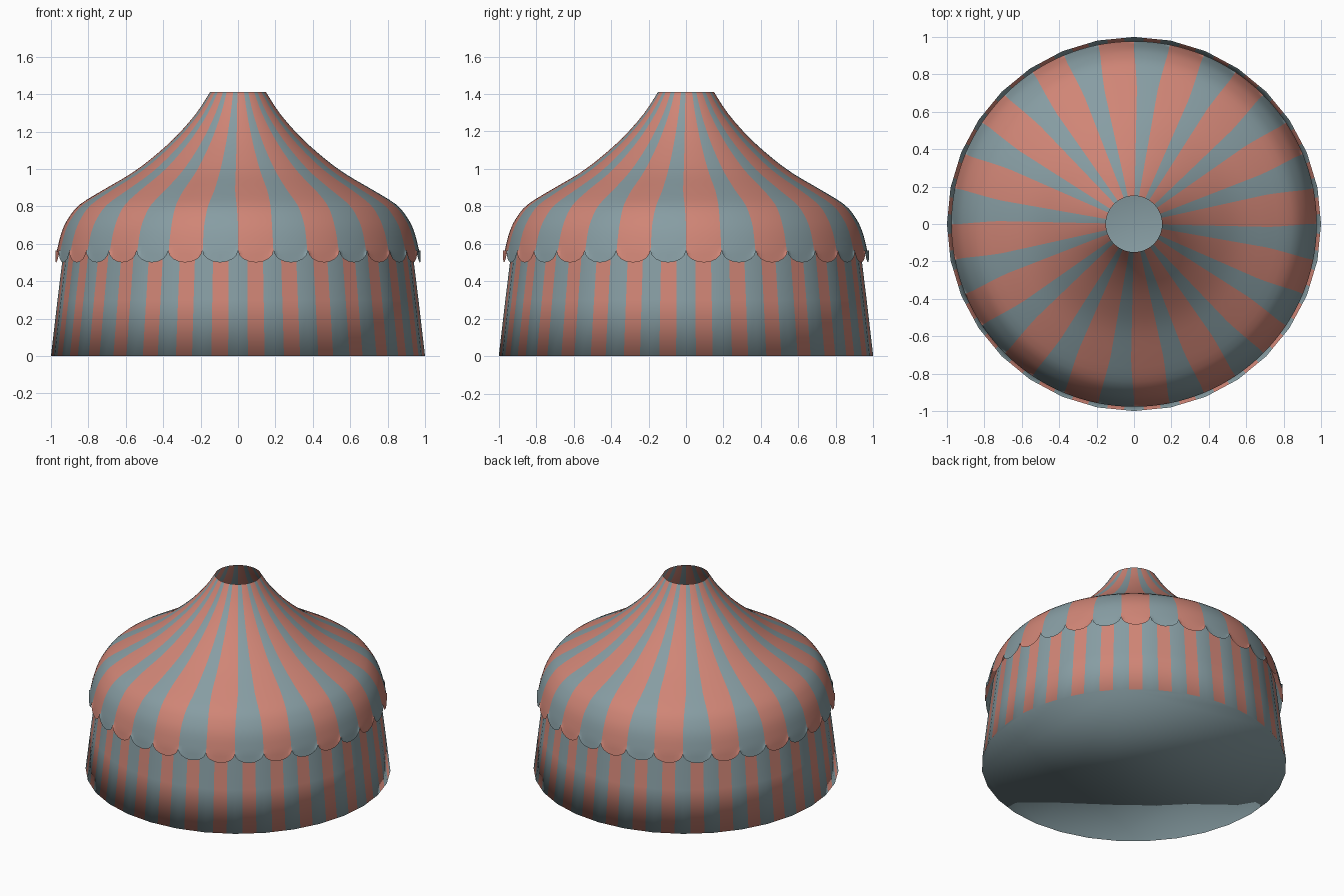
import bpy, bmesh, math

if "Cube" in bpy.data.objects:
    bpy.data.objects.remove(bpy.data.objects["Cube"])

SECTORS = 32                       # scallops round the roof, sides of the wall
STEP = 2 * math.pi / SECTORS
SEG = 8                            # columns per scallop


def material(name, rgb):
    m = bpy.data.materials.new(name)
    m.diffuse_color = (*rgb, 1)
    m.use_nodes = True
    m.node_tree.nodes["Principled BSDF"].inputs["Base Color"].default_value = m.diffuse_color
    return m


blue_grey = material("blue grey canvas", (0.242, 0.337, 0.366))
coral = material("coral canvas", (0.63, 0.235, 0.181))


def finish(bm, name):
    mesh = bpy.data.meshes.new(name)
    for f in bm.faces:
        f.smooth = True
    bm.to_mesh(mesh)
    bm.free()
    mesh.materials.append(blue_grey)
    mesh.materials.append(coral)
    ob = bpy.data.objects.new(name, mesh)
    bpy.context.collection.objects.link(ob)
    return ob


def smooth_profile(pts, n=3):
    """Catmull-Rom curve through the profile points."""
    p = [pts[0]] + pts + [pts[-1]]
    out = []
    for i in range(1, len(p) - 2):
        a, b, c, d = p[i - 1:i + 3]
        for j in range(n):
            t = j / n
            out.append(tuple(0.5 * (2 * b[k] + (c[k] - a[k]) * t
                                    + (2 * a[k] - 5 * b[k] + 4 * c[k] - d[k]) * t * t
                                    + (3 * b[k] - a[k] - 3 * c[k] + d[k]) * t ** 3)
                             for k in (0, 1)))
    return out + [pts[-1]]


def ring(bm, r, z, fractions):
    """Ring of points lying on a 32-sided polygon."""
    verts = []
    for k in range(SECTORS):
        a, b = k * STEP, (k + 1) * STEP
        for f in fractions:
            verts.append(bm.verts.new((r * (math.cos(a) * (1 - f) + math.cos(b) * f),
                                       r * (math.sin(a) * (1 - f) + math.sin(b) * f), z)))
    return verts


# Wall: leaning 32-sided drum, one coral stripe in the middle of each side
bm = bmesh.new()
split = (0, 0.27, 0.73)
rows = [ring(bm, r, z, split) for r, z in ((1.0, 0), (0.965, 0.3), (0.928, 0.6))]
n = len(rows[0])
for lo, hi in zip(rows, rows[1:]):
    for i in range(n):
        j = (i + 1) % n
        f = bm.faces.new((lo[i], lo[j], hi[j], hi[i]))
        f.material_index = 1 if i % 3 == 1 else 0
# Floor closes the bottom of the wall
bm.faces.new(list(reversed(rows[0])))
finish(bm, "tent_wall")

# Roof: swept profile, open at the top, with a scalloped hem
profile = smooth_profile([(0.15, 1.41), (0.225, 1.295), (0.34, 1.165), (0.47, 1.05),
                          (0.58, 0.97), (0.72, 0.888), (0.845, 0.81), (0.905, 0.74),
                          (0.942, 0.665), (0.968, 0.565)])
hem = [(0.968 + 0.009 * t, t) for t in (0.33, 0.67, 1.0)]
bm = bmesh.new()


def roof_row(r, z, drop):
    # Grey stripes (odd sectors) get narrower towards the peak
    s = 0.11 * STEP * min(1, max(0, (0.93 - r) / 0.2))
    verts = []
    for k in range(SECTORS):
        start = k * STEP + (s if k % 2 else -s)
        end = (k + 1) * STEP + (-s if k % 2 else s)
        for i in range(SEG):
            t = math.pi * i / SEG
            a = start + (end - start) * (1 - math.cos(t)) / 2
            verts.append(bm.verts.new((r * math.cos(a), r * math.sin(a),
                                       z - drop * 0.065 * math.sin(t))))
    return verts


rows = [roof_row(r, z, 0) for r, z in profile] + [roof_row(r, 0.565, t) for r, t in hem]
n = len(rows[0])
for hi, lo in zip(rows, rows[1:]):
    for i in range(n):
        j = (i + 1) % n
        f = bm.faces.new((lo[i], lo[j], hi[j], hi[i]))
        f.material_index = 0 if (i // SEG) % 2 else 1
finish(bm, "tent_roof")
